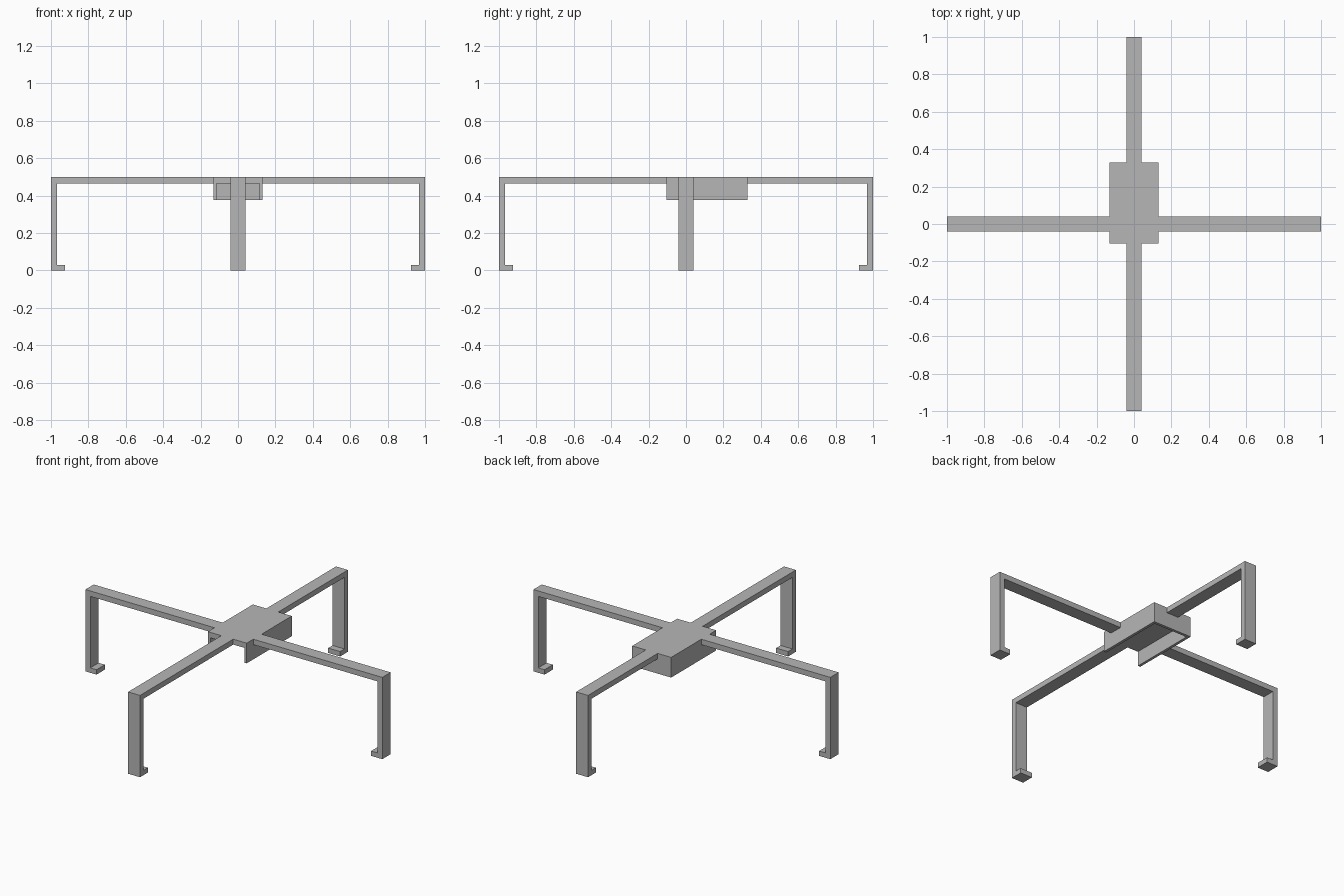
import bpy
import bmesh
from math import pi
from mathutils import Matrix, Vector

if "Cube" in bpy.data.objects:
    bpy.data.objects.remove(bpy.data.objects["Cube"], do_unlink=True)

grey = bpy.data.materials.new("plain_grey")
grey.use_nodes = True
grey.diffuse_color = (0.47, 0.47, 0.47, 1)
grey.node_tree.nodes["Principled BSDF"].inputs["Base Color"].default_value = grey.diffuse_color

TOP = 0.498          # overall height
BAR = 0.033          # thickness of arms, legs, feet and top plate
WALL = 0.0167        # thickness of the housing walls
ARM_HALF = 0.04      # half width of an arm
FOOT = 0.075         # length of a foot
HALF_X = 0.131       # half width of the housing
FRONT, BACK = -0.103, 0.33
BOTTOM = 0.375       # underside of the housing


def extrude_profile(name, points, start, end, turn=0):
    """Extrude an (x, z) outline along y, then turn it about z."""
    bm = bmesh.new()
    face = bm.faces.new([bm.verts.new((x, start, z)) for x, z in points])
    extruded = bmesh.ops.extrude_face_region(bm, geom=[face])["geom"]
    moved = [v for v in extruded if isinstance(v, bmesh.types.BMVert)]
    bmesh.ops.translate(bm, verts=moved, vec=Vector((0, end - start, 0)))
    bm.transform(Matrix.Rotation(turn, 4, "Z"))
    bmesh.ops.recalc_face_normals(bm, faces=bm.faces)
    mesh = bpy.data.meshes.new(name)
    bm.to_mesh(mesh)
    bm.free()
    mesh.materials.append(grey)
    obj = bpy.data.objects.new(name, mesh)
    bpy.context.collection.objects.link(obj)
    return obj


# Housing: a channel open at the front and below
inner = HALF_X - WALL
ceiling = TOP - BAR
extrude_profile("housing", [
    (-HALF_X, BOTTOM), (-HALF_X, TOP), (HALF_X, TOP), (HALF_X, BOTTOM),
    (inner, BOTTOM), (inner, ceiling), (-inner, ceiling), (-inner, BOTTOM),
], FRONT, BACK)

# Panel closing the back of the channel
extrude_profile("back_panel", [
    (-inner, BOTTOM), (-inner, ceiling), (inner, ceiling), (inner, BOTTOM),
], BACK - WALL, BACK)

# Four arms, each with a leg and an inward foot, starting at the housing edge
arms = [("left_arm", HALF_X), ("back_arm", BACK),
        ("right_arm", HALF_X), ("front_arm", -FRONT)]
for i, (name, root) in enumerate(arms):
    extrude_profile(name, [
        (root, TOP), (1, TOP), (1, 0), (1 - FOOT, 0), (1 - FOOT, BAR * 0.9),
        (1 - BAR, BAR * 0.9), (1 - BAR, ceiling), (root, ceiling),
    ], -ARM_HALF, ARM_HALF, i * pi / 2)
